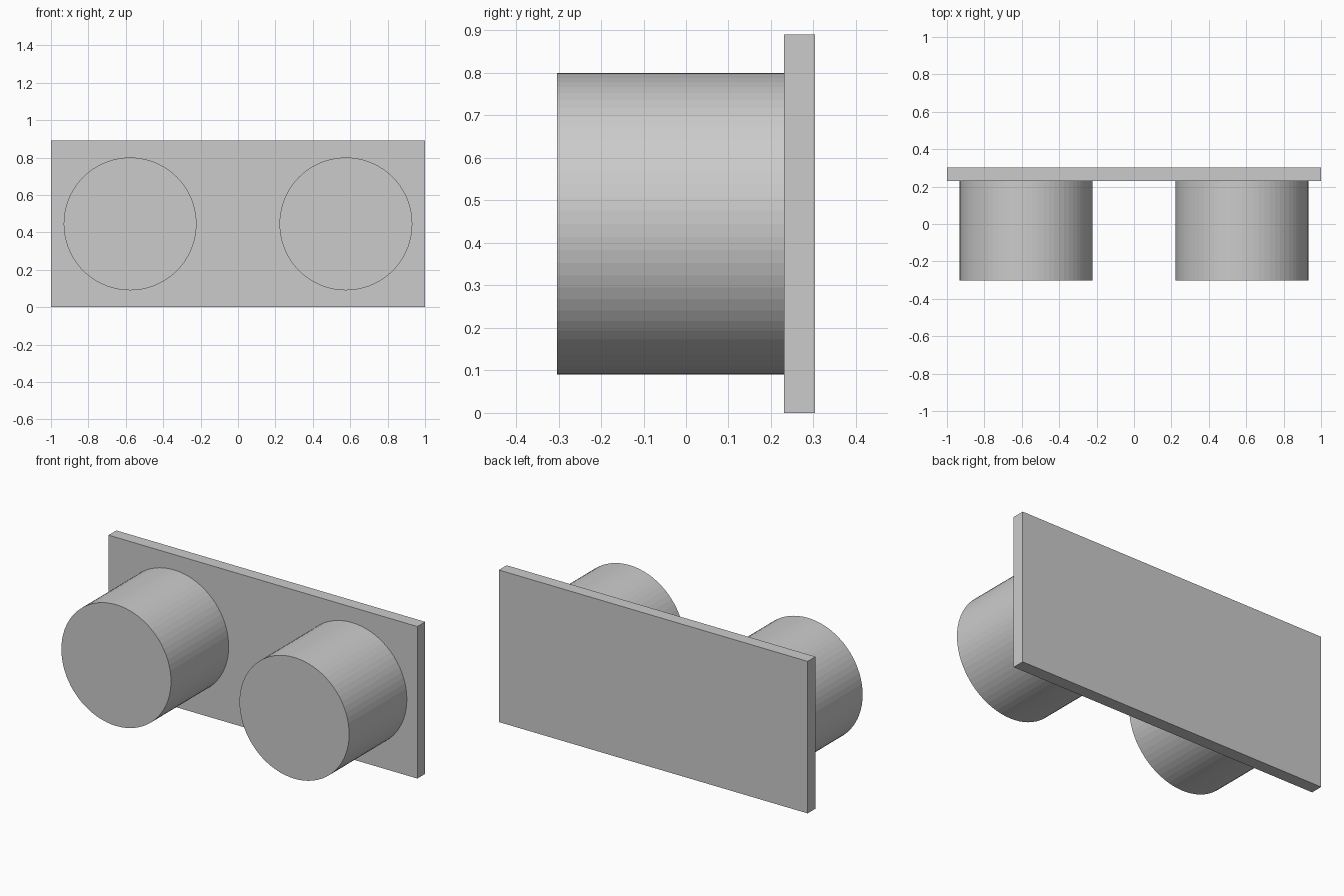
import bpy
from math import radians

cube = bpy.data.objects.get("Cube")
if cube:
    bpy.data.objects.remove(cube, do_unlink=True)

# Single plain grey
grey = bpy.data.materials.new("plain grey")
grey.use_nodes = True
colour = (0.6, 0.6, 0.6, 1)
grey.diffuse_color = colour
grey.node_tree.nodes["Principled BSDF"].inputs["Base Color"].default_value = colour

WIDTH, HEIGHT = 2.0, 0.89
FRONT, JOINT, BACK = -0.303, 0.231, 0.303
RADIUS, SPACING = 0.355, 0.577


def finish(name):
    obj = bpy.context.object
    obj.name = name
    obj.data.materials.append(grey)
    return obj


# Upright back plate
bpy.ops.mesh.primitive_cube_add(size=1, location=(0, (JOINT + BACK) / 2, HEIGHT / 2))
plate = finish("back_plate")
plate.scale = (WIDTH, BACK - JOINT, HEIGHT)
bpy.ops.object.transform_apply(location=False, rotation=False, scale=True)

# Two faceted round pegs standing out from the plate
for side, name in ((-1, "right_peg"), (1, "left_peg")):
    bpy.ops.mesh.primitive_cylinder_add(
        vertices=72, radius=RADIUS, depth=JOINT - FRONT,
        location=(side * SPACING, (FRONT + JOINT) / 2, HEIGHT / 2),
        rotation=(radians(90), 0, 0))
    finish(name)
